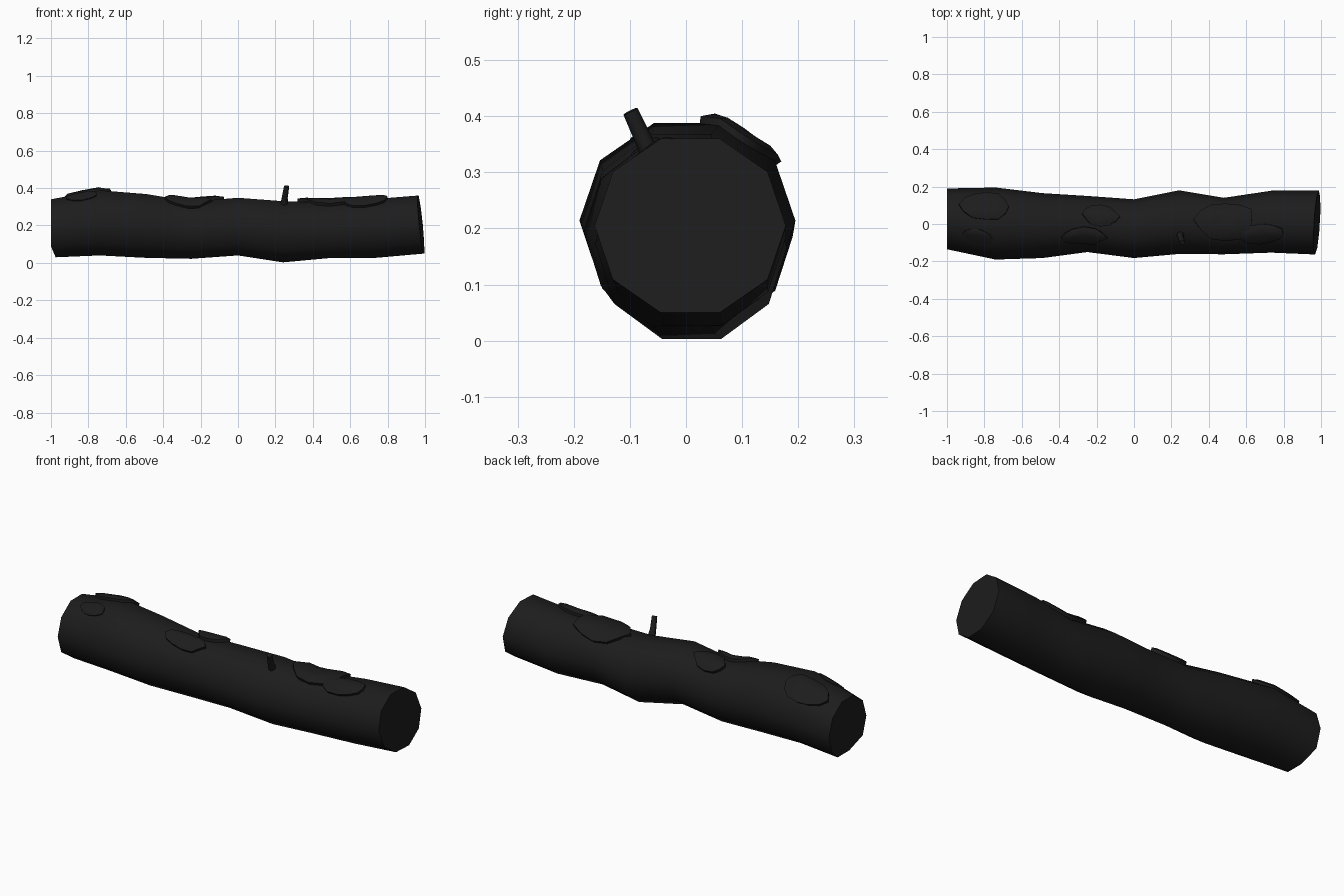
import bpy, bmesh, math, random
from mathutils import Vector

if "Cube" in bpy.data.objects:
    bpy.data.objects.remove(bpy.data.objects["Cube"])

random.seed(4)
SIDES = 10
# stations along the log: x, y min, y max, z bottom, z top
RINGS = [(-0.99, -.135, .19, .03, .34), (-.74, -.19, .195, .04, .388),
         (-.49, -.182, .165, .027, .368), (-.25, -.15, .15, .022, .328),
         (0, -.182, .132, .04, .348), (.24, -.16, .18, .003, .33),
         (.48, -.162, .14, .025, .322), (.735, -.153, .178, .027, .342),
         (.978, -.163, .178, .05, .36)]


def material(name, c):
    m = bpy.data.materials.new(name)
    m.diffuse_color = (c, c, c, 1)
    m.use_nodes = True
    m.node_tree.nodes["Principled BSDF"].inputs["Base Color"].default_value = m.diffuse_color
    return m


DARK = material("dark_bark", 0.012)


def ring_point(i, k):
    x, y0, y1, z0, z1 = RINGS[i]
    a = 2 * math.pi * k / SIDES
    c, s = math.cos(a), math.sin(a)
    if i == 0:                       # slightly slanted cuts at both ends
        x += -.01 if s > -.6 else .015
    if i == len(RINGS) - 1:
        x += .01 * c - .016 * s
    return Vector((x, (y0 + y1) / 2 + (y1 - y0) / 2 * c,
                   (z0 + z1) / 2 + (z1 - z0) / 2 * s / math.sin(.4 * math.pi)))


def surface(x, ang, lift):
    """Point on the log at x and angle, raised outward by lift."""
    i = 0
    while i < len(RINGS) - 2 and x > RINGS[i + 1][0]:
        i += 1
    t = (x - RINGS[i][0]) / (RINGS[i + 1][0] - RINGS[i][0])
    k = ang / (2 * math.pi) * SIDES
    k0 = math.floor(k)
    f = k - k0
    a = ring_point(i, k0).lerp(ring_point(i, k0 + 1), f)
    b = ring_point(i + 1, k0).lerp(ring_point(i + 1, k0 + 1), f)
    return a.lerp(b, t) + Vector((0, math.cos(ang), math.sin(ang))) * lift


def finish(name, bm):
    bmesh.ops.recalc_face_normals(bm, faces=bm.faces)
    me = bpy.data.meshes.new(name)
    bm.to_mesh(me)
    bm.free()
    ob = bpy.data.objects.new(name, me)
    bpy.context.collection.objects.link(ob)
    me.materials.append(DARK)
    bpy.context.view_layer.objects.active = ob
    ob.select_set(True)
    bpy.ops.object.shade_smooth_by_angle(angle=math.radians(50))
    ob.select_set(False)
    return ob


def loft(name, loops):
    bm = bmesh.new()
    vs = [[bm.verts.new(p) for p in loop] for loop in loops]
    n = len(vs[0])
    for a, b in zip(vs, vs[1:]):
        for k in range(n):
            bm.faces.new((a[k], a[(k + 1) % n], b[(k + 1) % n], b[k]))
    bm.faces.new(vs[0])
    bm.faces.new(vs[-1])
    return finish(name, bm)


# log trunk
loft("log", [[ring_point(i, k) for k in range(SIDES)] for i in range(len(RINGS))])


# raised bark / moss patches wrapped over the log
def patch(name, x, y, rx, ry, thick, n=12):
    wob = [random.uniform(.88, 1.08) for _ in range(n)]
    a0 = math.acos(y / .17)
    loops = []
    for s, lift in ((1, -.012), (1, thick * .75), (.72, thick), (.3, thick)):
        loop = []
        for k in range(n):
            t = 2 * math.pi * k / n
            loop.append(surface(x + rx * s * wob[k] * math.cos(t),
                                a0 - ry * s * wob[k] / .17 * math.sin(t), lift))
        loops.append(loop)
    loft(name, loops)


for j, p in enumerate([(-.79, .085, .13, .08, .018), (-.83, -.075, .08, .04, .008),
                       (-.18, .06, .10, .065, .022), (-.27, -.07, .12, .055, .02),
                       (.49, .02, .16, .12, .023), (.68, -.065, .13, .06, .02)]):
    patch(f"moss_patch_{j + 1}", *p)

# broken twig stub
path = [((.247, -.055, .315), .02), ((.25, -.072, .35), .016), ((.26, -.099, .409), .014)]
axis = Vector((.012, -.045, .092)).normalized()
u = axis.cross(Vector((1, 0, 0))).normalized()
v = axis.cross(u)
loft("twig", [[Vector(c) + (u * math.cos(t) + v * math.sin(t)) * r
               for t in [math.pi * k / 4 for k in range(8)]] for c, r in path])
